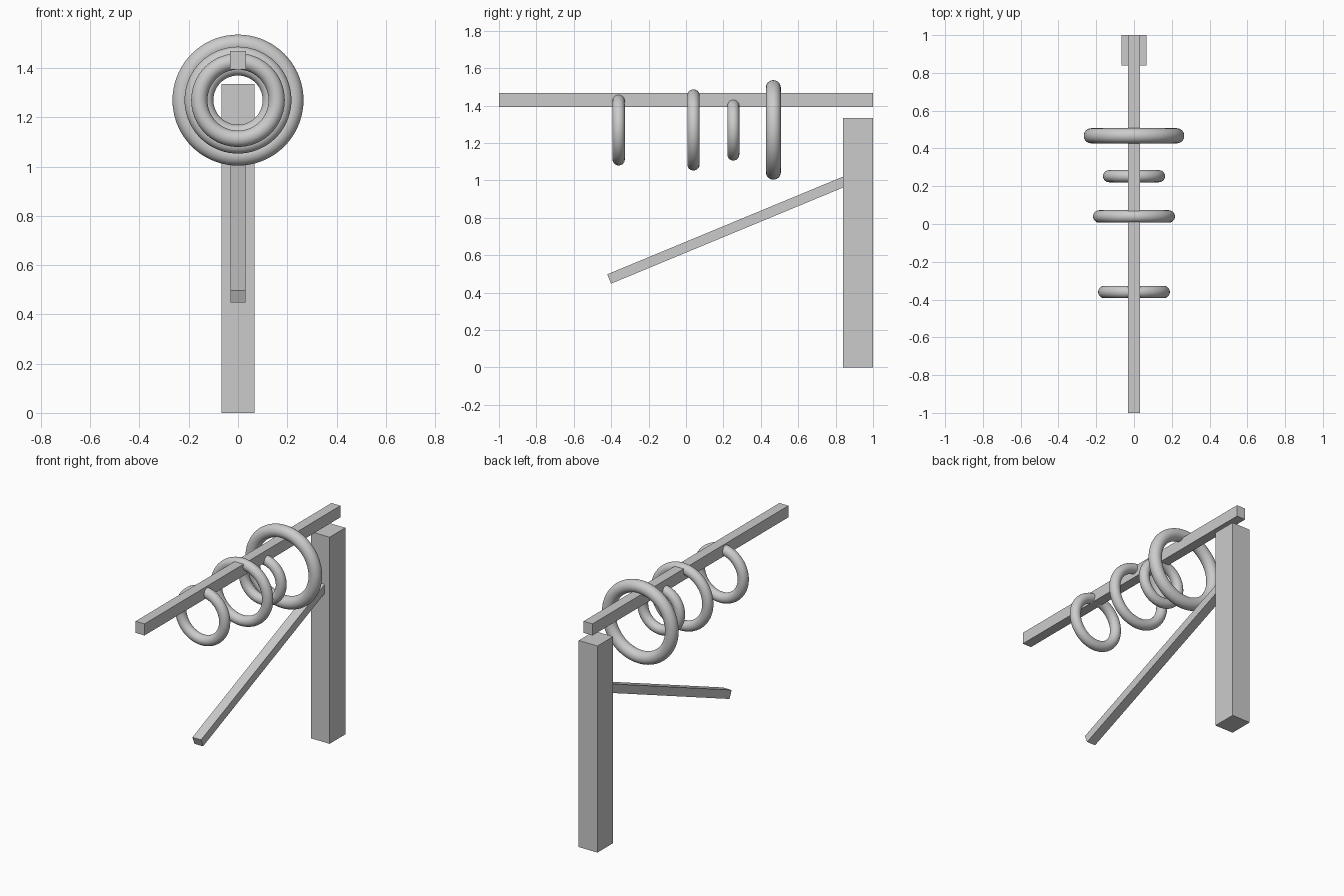
import bpy
import math
from mathutils import Vector

cube = bpy.data.objects.get("Cube")
if cube:
    bpy.data.objects.remove(cube, do_unlink=True)

# One plain grey for every part
grey = bpy.data.materials.new("plain_grey")
grey.use_nodes = True
grey.diffuse_color = (0.6, 0.6, 0.6, 1)
grey.node_tree.nodes["Principled BSDF"].inputs["Base Color"].default_value = (0.6, 0.6, 0.6, 1)


def beam(name, start, end, width, depth):
    """Square-cut timber running from start to end in the x = 0 plane."""
    start, end = Vector(start), Vector(end)
    run = end - start
    bpy.ops.mesh.primitive_cube_add(size=1, location=(start + end) / 2)
    ob = bpy.context.object
    ob.name = name
    ob.scale = (width, run.length, depth)
    ob.rotation_euler.x = math.atan2(run.z, run.y)
    bpy.ops.object.transform_apply(location=False, rotation=True, scale=True)
    ob.data.materials.append(grey)
    return ob


def ring(name, y, outer, tube):
    """Round ring standing upright around the rail."""
    bpy.ops.mesh.primitive_torus_add(
        location=(0, y, 1.27), rotation=(math.pi / 2, 0, 0),
        major_radius=outer - tube, minor_radius=tube,
        major_segments=72, minor_segments=28)
    ob = bpy.context.object
    ob.name = name
    ob.data.materials.append(grey)
    bpy.ops.object.shade_smooth()
    return ob


# Upright post, long rail and slanted brace
beam("post", (0, 0.84, 0.6675), (0, 1, 0.6675), 0.134, 1.335)
beam("rail", (0, -1, 1.431), (0, 1, 1.431), 0.064, 0.075)
slope = math.tan(math.radians(22.5))
beam("brace", (0, -0.411, 0.473), (0, 0.87, 0.473 + 1.281 * slope), 0.062, 0.054)

# Rings along the rail, front to back
ring("front_ring", -0.36, 0.19, 0.033)
ring("middle_ring", 0.04, 0.217, 0.033)
ring("small_ring", 0.253, 0.164, 0.032)
ring("large_ring", 0.467, 0.266, 0.04)
